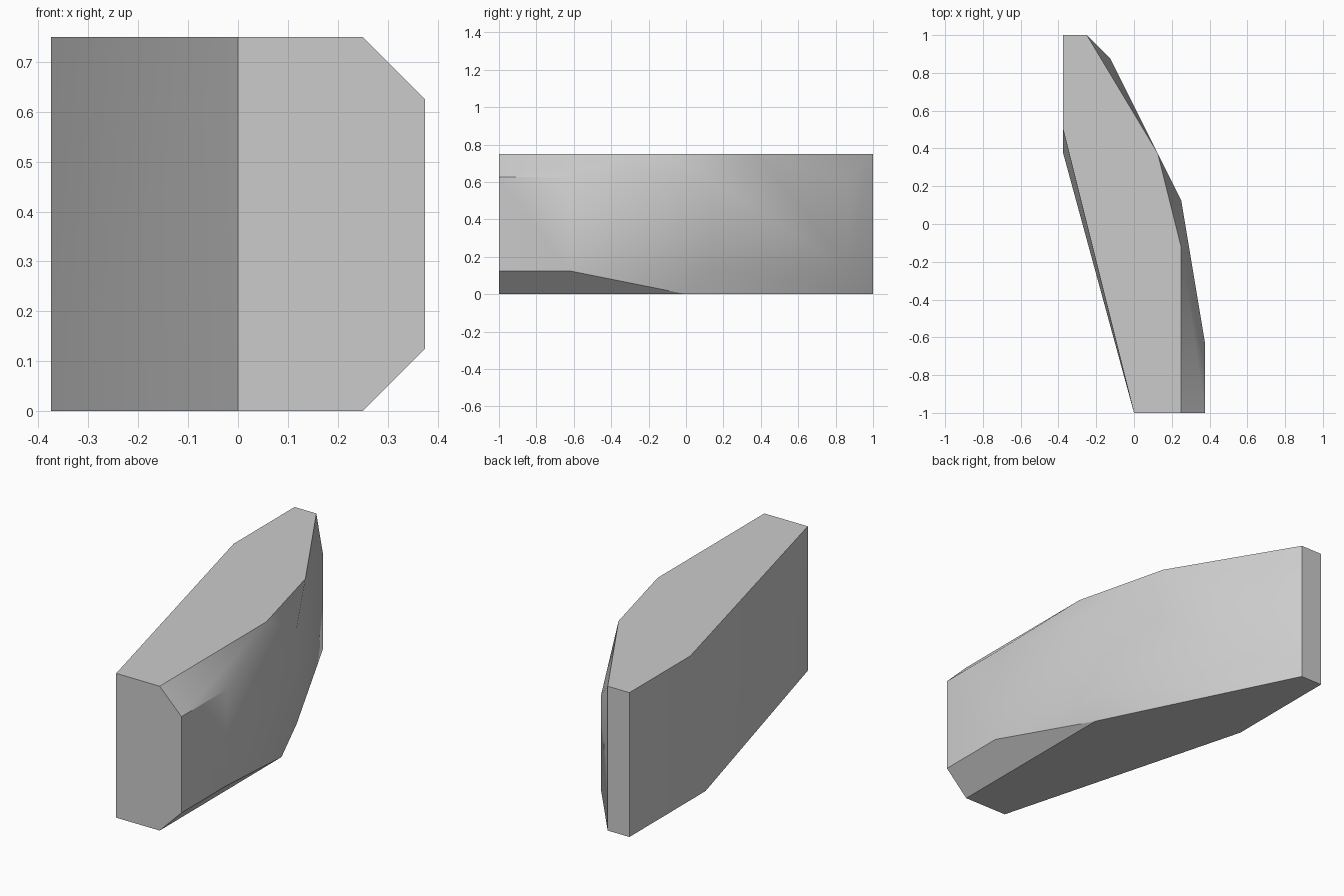
import bpy
import bmesh
import math

if "Cube" in bpy.data.objects:
    bpy.data.objects.remove(bpy.data.objects["Cube"])

HEIGHT, BEVEL = 0.75, 0.125


def make_material(name, color):
    mat = bpy.data.materials.new(name)
    mat.use_nodes = True
    mat.diffuse_color = color
    mat.node_tree.nodes["Principled BSDF"].inputs["Base Color"].default_value = color
    return mat


# Outlines of the wedge-shaped block: flat top, flat bottom, bulging outer side
top = [(-0.375, 1), (-0.25, 1), (0.125, 0.375), (0.25, -0.125),
       (0.25, -1), (0, -1), (-0.375, 0.5)]
bottom = [(-0.375, 1), (-0.25, 1), (0.25, 0), (0.25, -1),
          (0, -1), (-0.375, 0.375)]
bulge = [(-0.125, 0.875), (0.25, 0.125), (0.375, -0.625), (0.375, -1)]
layers = [(0, bottom), (BEVEL, bulge), (HEIGHT - BEVEL, bulge), (HEIGHT, top)]

# Wrap the outlines in one convex solid and merge its coplanar faces
bm = bmesh.new()
for z, outline in layers:
    for x, y in outline:
        bm.verts.new((x, y, z))
bmesh.ops.convex_hull(bm, input=bm.verts)
bmesh.ops.dissolve_limit(bm, angle_limit=math.radians(0.3),
                         verts=bm.verts, edges=bm.edges)
bmesh.ops.recalc_face_normals(bm, faces=bm.faces)

mesh = bpy.data.meshes.new("curved_block")
bm.to_mesh(mesh)
bm.free()
mesh.materials.append(make_material("light grey", (0.6, 0.6, 0.6, 1)))
block = bpy.data.objects.new("curved_block", mesh)
bpy.context.collection.objects.link(block)

# Soft shading along the bulge, crisp edges elsewhere
bpy.ops.object.select_all(action='DESELECT')
block.select_set(True)
bpy.context.view_layer.objects.active = block
bpy.ops.object.shade_smooth_by_angle(angle=math.radians(35))
